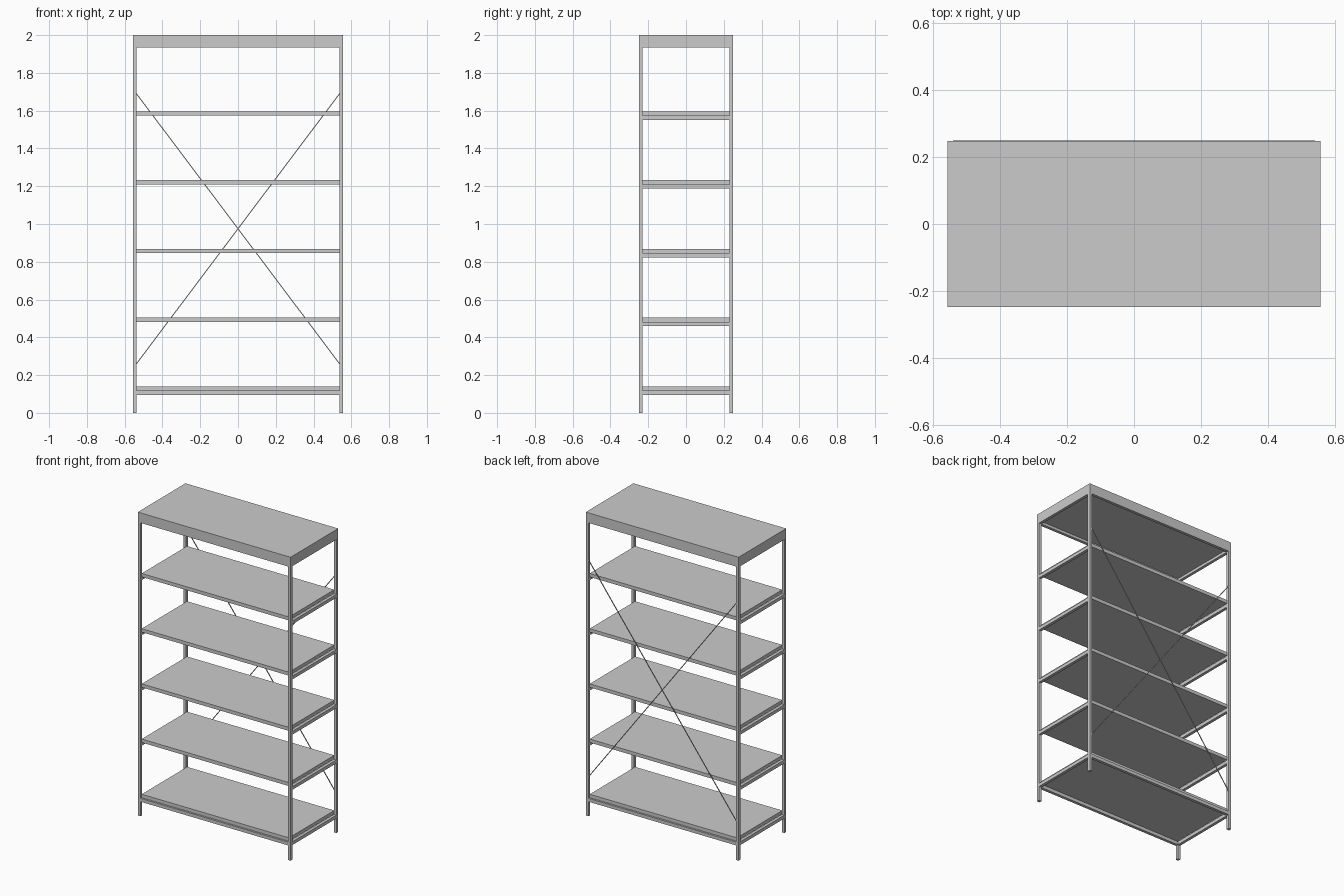
import bpy, bmesh

if "Cube" in bpy.data.objects:
    bpy.data.objects.remove(bpy.data.objects["Cube"])

X, Y = 0.557, 0.248      # outer half width and half depth
T = 0.019                # square tube size


def box(name, x0, x1, y0, y1, z0, z1):
    bpy.ops.mesh.primitive_cube_add(size=1, location=((x0 + x1) / 2, (y0 + y1) / 2, (z0 + z1) / 2))
    ob = bpy.context.object
    ob.name = name
    ob.scale = (x1 - x0, y1 - y0, z1 - z0)
    bpy.ops.object.transform_apply(location=False, rotation=False, scale=True)
    return ob


def side_rails(name, z0, z1):
    for s in (-1, 1):
        a, b = sorted((s * X, s * (X - T)))
        box(name + "_side_rail", a, b, -Y + T, Y - T, z0, z1)


def long_rails(name, z0, z1):
    for s in (-1, 1):
        a, b = sorted((s * Y, s * (Y - T)))
        box(name + "_long_rail", -X + T, X - T, a, b, z0, z1)


# Four posts
for sx in (-1, 1):
    for sy in (-1, 1):
        xa, xb = sorted((sx * X, sx * (X - T)))
        ya, yb = sorted((sy * Y, sy * (Y - T)))
        box("post", xa, xb, ya, yb, 0, 1.952)

# Top board on its frame
box("top_board", -X, X, -Y, Y, 1.952, 2.0)
side_rails("top", 1.934, 1.952)
long_rails("top", 1.934, 1.952)

# Five shelves; side rails carry each, the lowest has a full frame
for i in range(5):
    top = 0.141 + i * 0.3638
    box("shelf", -0.537, 0.537, -0.236, 0.236, top - 0.023, top)
    side_rails("shelf", top - 0.045, top - 0.023)
long_rails("base", 0.096, 0.118)

# Crossed back braces made of flat strip
for s in (-1, 1):
    x, z0, z1, w = 0.54 * s, 0.257, 1.693, 0.004
    bm = bmesh.new()
    f = bm.faces.new([bm.verts.new(p) for p in (
        (-x, Y - 0.003, z0 - w), (x, Y - 0.003, z1 - w), (x, Y - 0.003, z1 + w), (-x, Y - 0.003, z0 + w))])
    ext = bmesh.ops.extrude_face_region(bm, geom=[f])["geom"]
    bmesh.ops.translate(bm, vec=(0, 0.004, 0), verts=[v for v in ext if isinstance(v, bmesh.types.BMVert)])
    bmesh.ops.recalc_face_normals(bm, faces=bm.faces)
    me = bpy.data.meshes.new("back_brace")
    bm.to_mesh(me)
    bm.free()
    bpy.context.collection.objects.link(bpy.data.objects.new("back_brace", me))
